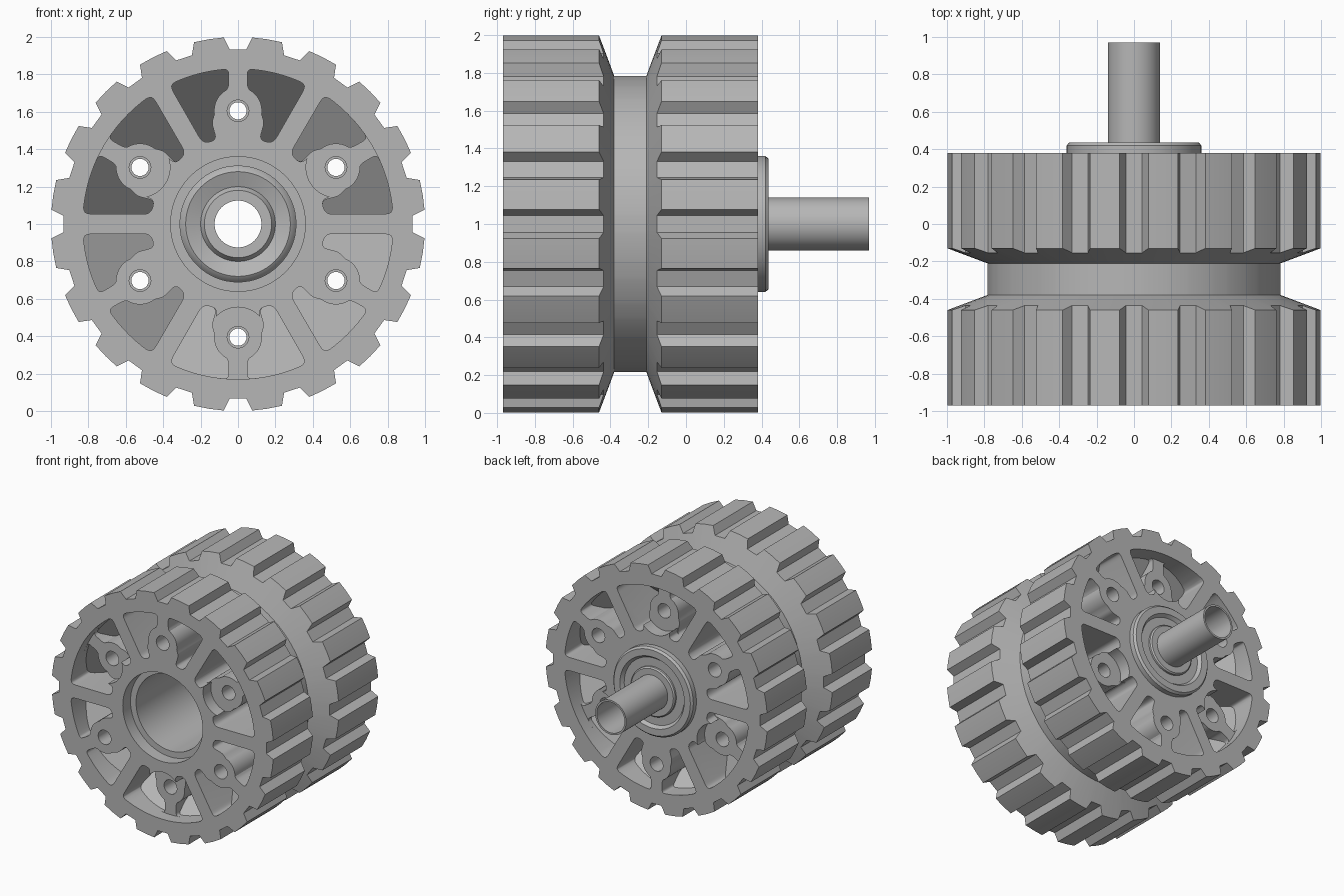
import bpy, bmesh
from math import sin, cos, pi, radians, hypot

if "Cube" in bpy.data.objects:
    bpy.data.objects.remove(bpy.data.objects["Cube"])

grey = bpy.data.materials.new("plain grey")
grey.use_nodes = True
grey.diffuse_color = (0.47, 0.47, 0.47, 1)
grey.node_tree.nodes["Principled BSDF"].inputs["Base Color"].default_value = (0.47, 0.47, 0.47, 1)

MID_Y = -0.295      # plane where the two wheel halves meet
HALF = 0.675        # thickness of one half
BOSS = 0.605        # distance of the bosses from the axle
RIM = 0.83          # inner radius of the rim


def loft(bm, rings, closed=False):
    """Skin a list of equally long rings; cap the ends unless closed."""
    loops = [[bm.verts.new(p) for p in ring] for ring in rings]
    n = len(loops[0])
    pairs = list(zip(loops, loops[1:]))
    if closed:
        pairs.append((loops[-1], loops[0]))
    else:
        bm.faces.new(loops[0])
        bm.faces.new(loops[-1])
    for a, b in pairs:
        for i in range(n):
            j = (i + 1) % n
            bm.faces.new((a[i], a[j], b[j], b[i]))


def circle(r, y, steps, cx=0, cz=0):
    return [(cx + r * cos(2 * pi * i / steps), y, cz + r * sin(2 * pi * i / steps))
            for i in range(steps)]


def make(name, bm):
    bmesh.ops.recalc_face_normals(bm, faces=bm.faces)
    mesh = bpy.data.meshes.new(name)
    bm.to_mesh(mesh)
    bm.free()
    mesh.materials.append(grey)
    obj = bpy.data.objects.new(name, mesh)
    bpy.context.collection.objects.link(obj)
    return obj


def smooth(obj):
    bpy.ops.object.select_all(action='DESELECT')
    obj.select_set(True)
    bpy.context.view_layer.objects.active = obj
    bpy.ops.object.shade_smooth_by_angle(angle=radians(30))


def lathe(name, profile, steps=64):
    bm = bmesh.new()
    loft(bm, [circle(r, y, steps, 0, 1) for r, y in profile], closed=True)
    obj = make(name, bm)
    smooth(obj)
    return obj


def rounded(corners):
    """Outline from (u, v, radius); corners with a radius become curves."""
    out = []
    n = len(corners)
    for i, (u, v, r) in enumerate(corners):
        if not r:
            out.append((u, v))
            continue
        ends = []
        for k in (i - 1, (i + 1) % n):
            du, dv = corners[k][0] - u, corners[k][1] - v
            s = min(r / hypot(du, dv), 0.48)
            ends.append((u + du * s, v + dv * s))
        for s in range(6):
            t = s / 5
            out.append(tuple((1 - t) ** 2 * a + 2 * t * (1 - t) * c + t * t * b
                             for a, c, b in zip(ends[0], (u, v), ends[1])))
    return out


def arc(r, start, end, steps, cv=0):
    """Arc points in the (u, v) plane; angles measured from +u."""
    out = []
    for i in range(steps + 1):
        a = radians(start + (end - start) * i / steps)
        out.append((r * cos(a), cv + r * sin(a), 0))
    return out


def place(outline, k, depth):
    """Turn a (u, v) outline to boss k and give it a depth from the outer face."""
    a = k * pi / 3
    return [(u * cos(a) - v * sin(a), depth(v) - HALF, u * sin(a) + v * cos(a))
            for u, v in outline]


# Pocket beside a boss, and the shallow recess spanning a pocket pair
spoke_corner = [(0.362, 0.735, 0.04), (0.187, 0.43, 0.04)]
pocket = rounded([(0.05, 0.828, 0.03)] + arc(RIM, 83, 66, 6) + spoke_corner
                 + [(0.115, 0.45, 0.03), (0.14, 0.54, 0.02)]
                 + arc(0.128, -8, 62, 8, BOSS) + [(0.05, 0.74, 0.02)])
side = rounded(arc(RIM, 90, 66, 8) + spoke_corner + [(0.115, 0.45, 0.03)]
               + arc(0.16, -42, -90, 8, BOSS))
recess = side + [(-u, v) for u, v in side[-2:0:-1]]


def mirrored(outline):
    return [(-u, v) for u, v in reversed(outline)]


def above(v):
    return -0.05


def floor(v):
    return 0.13 + (RIM - v) * 1.08


def cut(obj, build):
    """Subtract the solids made by build from obj."""
    bm = bmesh.new()
    build(bm)
    cutter = make("cutter", bm)
    cutter.hide_render = True
    mod = obj.modifiers.new("cut", 'BOOLEAN')
    mod.object = cutter
    mod.operation = 'DIFFERENCE'
    mod.solver = 'EXACT'
    bpy.context.view_layer.update()
    graph = bpy.context.evaluated_depsgraph_get()
    mesh = bpy.data.meshes.new_from_object(obj.evaluated_get(graph))
    obj.modifiers.clear()
    obj.data = mesh
    bpy.data.objects.remove(cutter)


def add_recesses(bm):
    for k in (1, 3, 5):
        loft(bm, [place(recess, k, above), place(recess, k, lambda v: 0.1)])


def add_pockets(bm):
    for k in range(6):
        for shape in (pocket, mirrored(pocket)):
            loft(bm, [place(shape, k, above), place(shape, k, floor)])


def add_bores(bm):
    # Stepped axle bore
    loft(bm, [circle(r, y - HALF, 64) for r, y in
              ((0.36, -0.05), (0.36, 0.1), (0.31, 0.1), (0.31, HALF + 0.05))])
    # Stepped bolt holes
    for k in range(6):
        a = k * pi / 3
        loft(bm, [circle(r, y - HALF, 24, -BOSS * sin(a), BOSS * cos(a)) for r, y in
                  ((0.058, -0.05), (0.058, 0.3), (0.046, 0.3), (0.046, HALF + 0.05))])


# Toothed half wheel with a sloped shoulder into the middle groove
teeth = []
for k in range(20):
    for offset, r in ((-2.7, 0.935), (2.7, 0.935), (4.4, 1), (9, 1), (13.6, 1)):
        teeth.append((radians(90 + 18 * k + offset), r))


def tooth_ring(y_of, r_of):
    return [(r_of(r) * cos(a), y_of(r), r_of(r) * sin(a)) for a, r in teeth]


bm = bmesh.new()
loft(bm, [tooth_ring(lambda r: -HALF, lambda r: r),
          tooth_ring(lambda r: -0.165 + (1 - r) * 0.37, lambda r: r),
          tooth_ring(lambda r: -0.085, lambda r: 0.785),
          tooth_ring(lambda r: 0, lambda r: 0.785)])
front_half = make("wheel_front_half", bm)
for step in (add_recesses, add_pockets, add_bores):
    cut(front_half, step)
smooth(front_half)
front_half.location = (0, MID_Y, 1)

# The rear half is the same part turned around
back_half = front_half.copy()
back_half.name = "wheel_back_half"
back_half.rotation_euler = (pi, 0, 0)
bpy.context.collection.objects.link(back_half)

# Flanged bearing in the rear bore
lathe("bearing_outer_ring", [(0.31, 0.13), (0.31, 0.375), (0.36, 0.375), (0.36, 0.42),
                             (0.345, 0.437), (0.29, 0.437), (0.27, 0.41), (0.2, 0.41),
                             (0.2, 0.13), (0.28, 0.1), (0.295, 0.11)])
lathe("bearing_inner_ring", [(0.2, 0.13), (0.2, 0.425), (0.19, 0.435), (0.14, 0.435),
                             (0.14, 0.1), (0.18, 0.1)])

# Hollow axle
lathe("axle_tube", [(0.14, 0.1), (0.14, 0.97), (0.125, 0.97), (0.125, 0.1)])
